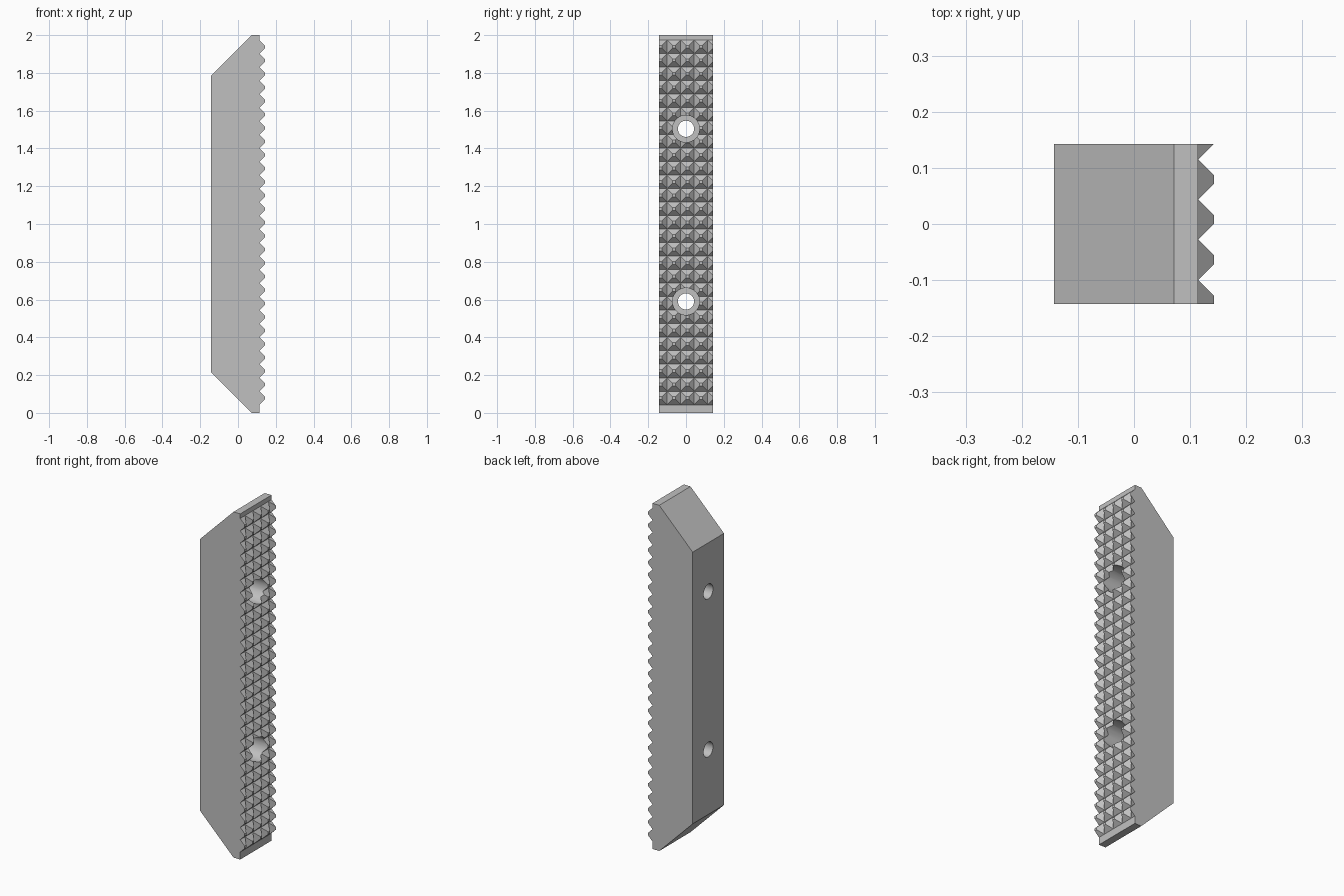
import bpy, bmesh, math
from mathutils import Matrix

if "Cube" in bpy.data.objects:
    bpy.data.objects.remove(bpy.data.objects["Cube"], do_unlink=True)

HALF = 1 / 7          # half of the square section
TOOTH = 0.0286        # tooth height
PITCH = 0.0715        # tooth spacing
FLAT = 0.0143         # width of the blunt tooth tip
ROOT = HALF - TOOTH

steel = bpy.data.materials.new("plain grey steel")
steel.use_nodes = True
grey = (0.53, 0.53, 0.53, 1)
steel.diffuse_color = grey
steel.node_tree.nodes["Principled BSDF"].inputs["Base Color"].default_value = grey


def finish(name, bm, helper=False):
    bmesh.ops.recalc_face_normals(bm, faces=bm.faces)
    mesh = bpy.data.meshes.new(name)
    bm.to_mesh(mesh)
    bm.free()
    mesh.materials.append(steel)
    obj = bpy.data.objects.new(name, mesh)
    bpy.context.collection.objects.link(obj)
    obj.hide_render = helper
    return obj


def prism(name, points, move, helper=False):
    """Extrude a closed 3D outline along a vector."""
    bm = bmesh.new()
    face = bm.faces.new([bm.verts.new(p) for p in points])
    out = bmesh.ops.extrude_face_region(bm, geom=[face])
    verts = [v for v in out["geom"] if isinstance(v, bmesh.types.BMVert)]
    bmesh.ops.translate(bm, verts=verts, vec=move)
    return finish(name, bm, helper)


def teeth(start, count, root):
    """Blunt saw outline as (position, height) pairs."""
    pts = [(start, root)]
    for i in range(count):
        mid = start + (i + 0.5) * PITCH
        pts += [(mid - FLAT / 2, root + TOOTH), (mid + FLAT / 2, root + TOOTH),
                (start + (i + 1) * PITCH, root)]
    return pts


def cylinder(name, radius, x0, x1, z):
    bm = bmesh.new()
    place = Matrix.Translation(((x0 + x1) / 2, 0, z)) @ Matrix.Rotation(math.pi / 2, 4, "Y")
    bmesh.ops.create_cone(bm, cap_ends=True, segments=32, radius1=radius,
                          radius2=radius, depth=x1 - x0, matrix=place)
    return finish(name, bm, True)


def cut(obj, tool, operation):
    mod = obj.modifiers.new(tool.name, "BOOLEAN")
    mod.operation = operation
    mod.solver = "EXACT"
    mod.object = tool


# Bar with chamfered back ends and a saw edge along its length
saw = [(x, -HALF, z) for z, x in teeth(0.043, 27, ROOT)]
outline = [(-HALF, -HALF, 1.786), (-HALF, -HALF, 0.214), (0.071, -HALF, 0),
           (ROOT, -HALF, 0)] + saw + [(ROOT, -HALF, 2), (0.071, -HALF, 2)]
jaw = prism("serrated_jaw", outline, (0, 2 * HALF, 0))

# Crosswise saw profile turns the ridges into blunt pyramids
cross = [(x, y, -0.1) for y, x in teeth(-0.171, 5, ROOT + 0.0003)]
cross += [(-0.3, cross[-1][1], -0.1), (-0.3, cross[0][1], -0.1)]
cut(jaw, prism("cross_teeth_cutter", cross, (0, 0, 2.2), True), "INTERSECT")

# Counterbored screw holes
for label, z in (("upper", 1.504), ("lower", 0.59)):
    cut(jaw, cylinder(label + "_hole_cutter", 0.043, -0.3, 0.3, z), "DIFFERENCE")
    cut(jaw, cylinder(label + "_counterbore_cutter", 0.0714, 0.0, 0.3, z), "DIFFERENCE")

# Apply the cuts and remove the helpers
bpy.context.view_layer.objects.active = jaw
jaw.select_set(True)
for mod in list(jaw.modifiers):
    tool = mod.object
    bpy.ops.object.modifier_apply(modifier=mod.name)
    bpy.data.objects.remove(tool, do_unlink=True)
bpy.ops.object.shade_smooth_by_angle(angle=math.radians(25))
